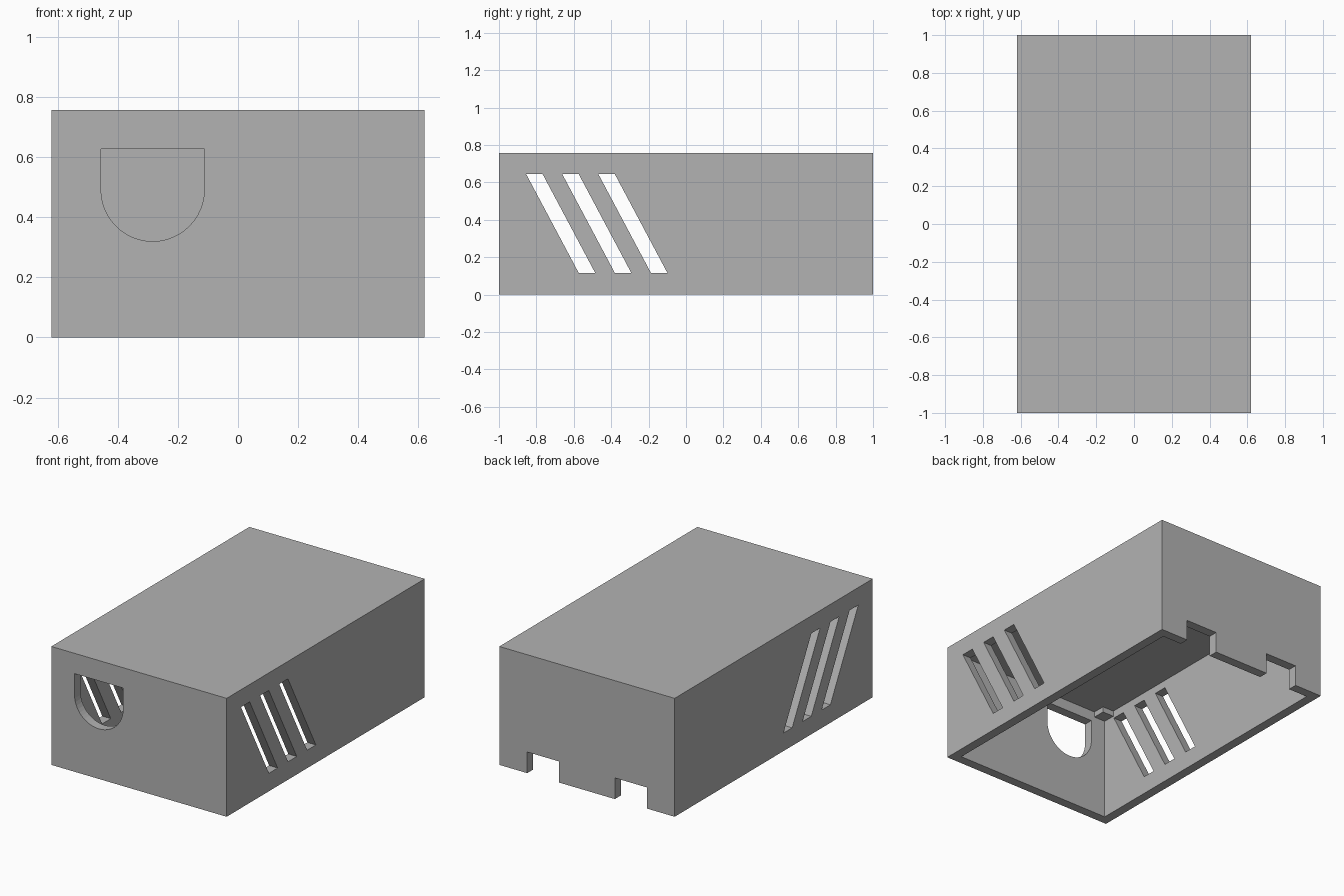
import bpy
import bmesh
from math import cos, sin, pi
from mathutils import Matrix, Vector

old = bpy.data.objects.get("Cube")
if old:
    bpy.data.objects.remove(old)

W, L, H = 0.62, 1.0, 0.757     # half width, half length, height
WALL, CEILING = 0.06, 0.695

grey = bpy.data.materials.new("plain grey")
grey.use_nodes = True
colour = (0.45, 0.45, 0.45, 1)
grey.diffuse_color = colour
grey.node_tree.nodes["Principled BSDF"].inputs["Base Color"].default_value = colour


def finish(name, bm):
    bmesh.ops.recalc_face_normals(bm, faces=bm.faces)
    mesh = bpy.data.meshes.new(name)
    bm.to_mesh(mesh)
    bm.free()
    mesh.materials.append(grey)
    obj = bpy.data.objects.new(name, mesh)
    bpy.context.collection.objects.link(obj)
    return obj


def box(name, low, high):
    low, high = Vector(low), Vector(high)
    bm = bmesh.new()
    place = Matrix.Translation((low + high) / 2) @ Matrix.Diagonal((*(high - low), 1))
    bmesh.ops.create_cube(bm, size=1, matrix=place)
    return finish(name, bm)


def prism(name, outline, sweep):
    """Extrude a closed outline of 3D points along a vector."""
    bm = bmesh.new()
    face = bm.faces.new([bm.verts.new(p) for p in outline])
    extruded = bmesh.ops.extrude_face_region(bm, geom=[face])["geom"]
    moved = [v for v in extruded if isinstance(v, bmesh.types.BMVert)]
    bmesh.ops.translate(bm, verts=moved, vec=sweep)
    return finish(name, bm)


def cut(target, cutter):
    cutter.hide_render = True
    mod = target.modifiers.new("cut", "BOOLEAN")
    mod.operation, mod.solver, mod.object = "DIFFERENCE", "EXACT", cutter
    bpy.context.view_layer.objects.active = target
    bpy.ops.object.modifier_apply(modifier=mod.name)
    bpy.data.objects.remove(cutter)


# Case open at the bottom
case = box("case", (-W, -L, 0), (W, L, H))
cut(case, box("hollow", (WALL - W, WALL - L, -0.1), (W - WALL, L - WALL, CEILING)))

# Slanted vents through both side walls
for i in range(3):
    y = -0.855 + 0.193 * i
    slot = [(-1, y, 0.645), (-1, y + 0.088, 0.645),
            (-1, y + 0.37, 0.115), (-1, y + 0.282, 0.115)]
    cut(case, prism("vent_cutter", slot, (2, 0, 0)))

# Round-bottomed window in the front wall
cx, cz, r, top = -0.284, 0.492, 0.172, 0.627
arc = [(cx + r * cos(a), -1.1, cz + r * sin(a))
       for a in (pi + pi * k / 24 for k in range(25))]
window = arc + [(cx + r, -1.1, top), (cx - r, -1.1, top)]
cut(case, prism("window_cutter", window, (0, 0.3, 0)))

# Cable notches in the back wall
for side in (-1, 1):
    x = side * 0.31
    cut(case, box("notch_cutter", (x - 0.113, 0.85, -0.1), (x + 0.113, 1.1, 0.135)))

# Small stub in the front corner under the ceiling
box("corner_stub", (-W + WALL - 0.005, -L + WALL - 0.005, 0.66),
    (-W + WALL + 0.08, -L + WALL + 0.08, CEILING + 0.005))
